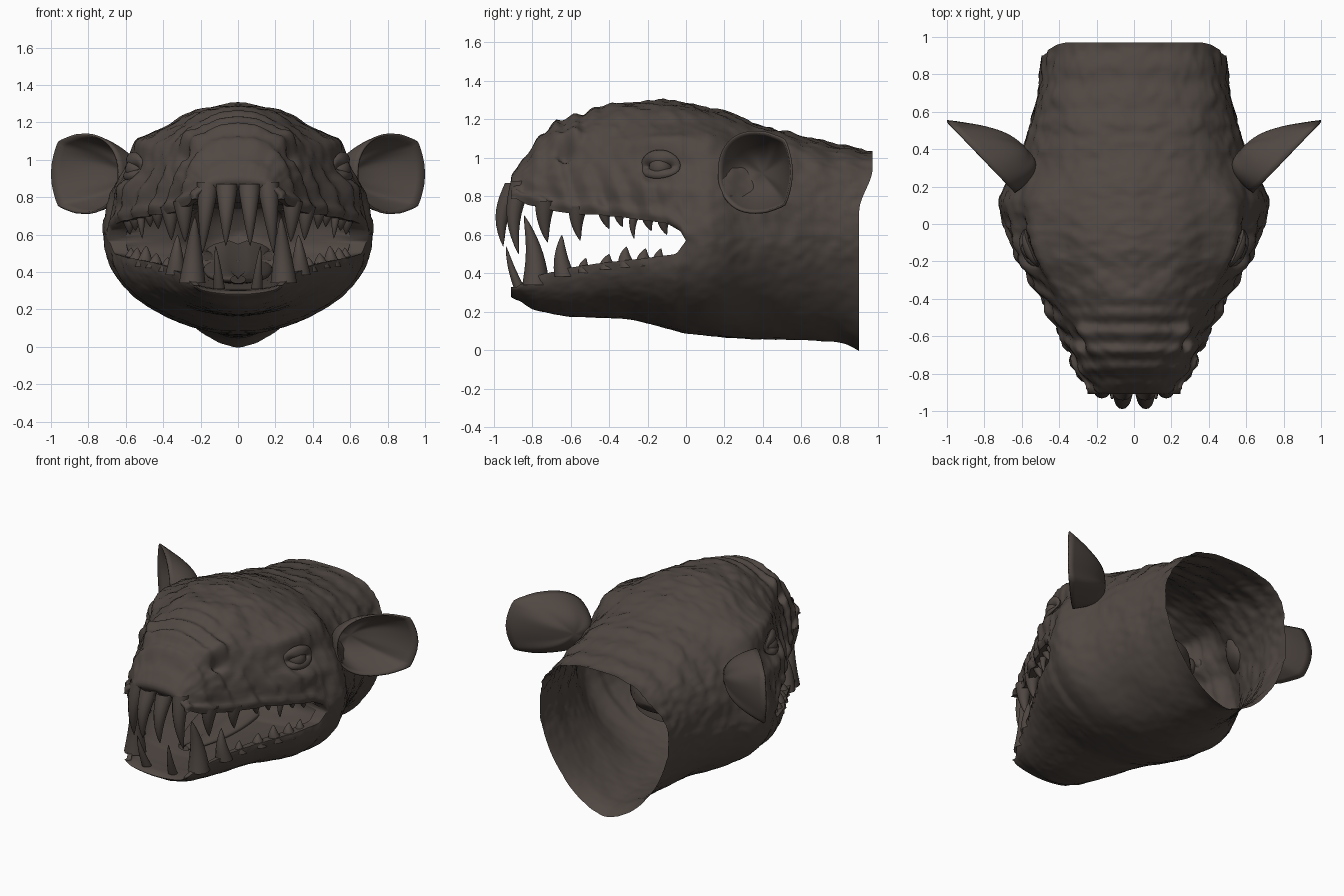
import bpy, bmesh, math
from mathutils import Vector, noise

if "Cube" in bpy.data.objects:
    bpy.data.objects.remove(bpy.data.objects["Cube"])

hide = bpy.data.materials.new("dark_brown_hide")
hide.diffuse_color = (0.08, 0.064, 0.055, 1)
hide.use_nodes = True
hide.node_tree.nodes["Principled BSDF"].inputs["Base Color"].default_value = hide.diffuse_color

# Side and top profiles: (y, value)
TOP = [(-.88, .93), (-.86, .98), (-.82, 1.03), (-.76, 1.12), (-.7, 1.17), (-.6, 1.22), (-.4, 1.28),
       (-.15, 1.305), (0, 1.29), (.2, 1.24), (.4, 1.17), (.7, 1.08), (.9, 1.03)]
BOT = [(-.88, .27), (-.8, .21), (-.6, .175), (-.3, .165), (0, .085), (.3, .06), (.8, .045), (.88, .01), (.9, -.015)]
WID = [(-.88, .23), (-.86, .25), (-.8, .29), (-.6, .38), (-.4, .49), (-.2, .61), (0, .69), (.1, .73),
       (.2, .70), (.3, .63), (.45, .58), (.6, .54), (.7, .51), (.9, .49)]
LIP_UP = [(-.88, .78), (-.8, .75), (-.6, .71), (-.4, .70), (-.25, .68), (-.1, .66), (-.03, .62), (0, .57), (.2, .6), (.9, .6)]
LIP_LOW = [(-.88, .33), (-.8, .38), (-.6, .43), (-.4, .46), (-.2, .48), (-.05, .50), (0, .57), (.2, .6), (.9, .6)]
BAG = [(0, .60), (.04, .42), (.09, .28), (.3, .22), (.4, .12), (.44, 0)]
N = 48


def lin(tab, y):
    if y <= tab[0][0]:
        return tab[0][1]
    for (a, u), (b, v) in zip(tab, tab[1:]):
        if y <= b:
            return u + (v - u) * (y - a) / (b - a)
    return tab[-1][1]


def smooth(tab, y):
    return sum(lin(tab, y + d) for d in (-.03, -.015, 0, .015, .03)) / 5


def step(a, b, v):
    t = max(0, min(1, (v - a) / (b - a)))
    return t * t * (3 - 2 * t)


def bump(y, z, cy, cz, ry, rz):
    return math.exp(-((y - cy) / ry) ** 2 - ((z - cz) / rz) ** 2)


def relief(p):
    """Skin relief: brows, sockets, nostrils, snout wrinkles and rough hide."""
    x, y, z = p
    side = step(.1, .25, x)
    d = .035 * bump(y, z, -.15, 1.06, .18, .045) * side           # brow
    d += .035 * bump(y, z, .05, 1.07, .2, .08) * side             # temple
    d -= .045 * bump(y, z, -.13, .95, .09, .05) * side            # eye socket
    d += .03 * bump(y, z, -.12, .84, .16, .05) * side             # cheekbone
    d += .04 * bump(y, z, -.60, 1.10, .10, .04) * side            # nostril rim
    d -= .06 * bump(y, z, -.63, 1.03, .05, .035) * side           # nostril
    snout = step(-.3, -.6, y) * step(.85, 1.0, z) * step(.4, .25, x)
    d += .011 * snout * math.sin(y * 62 + 5 * z + 2 * x)
    snarl = step(-.05, -.2, y) * step(.66, .74, z) * step(1.0, .88, z)
    d += .012 * snarl * math.sin(y * 45 + z * 14)
    d += .005 * step(.25, .6, y) * step(.8, 1.0, z) * math.sin(y * 50)
    d += .018 * bump(0, z, 0, lin(LIP_UP, y) + .035, 1, .025) * step(.1, -.05, y)
    q = Vector((x * 5, y * 7, z * 7))
    rough = .35 + .65 * step(.3, .7, z)
    d += rough * (.012 * noise.noise(q) + .009 * noise.noise(q * 2.7) + .005 * noise.noise(q * 6))
    return d


def skin(y, i, upper):
    a = i / N * math.pi / 2
    w, top, bot = smooth(WID, y), smooth(TOP, y), smooth(BOT, y)
    s, c = math.sin(a), max(0, math.cos(a))
    if upper:
        lip, e = lin(LIP_UP, y), 1 - .2 * step(.2, .6, y) - .15 * step(-.5, -.8, y)
        p = Vector((w * s ** e, y, lip + (top - lip) * c ** e))
    else:
        lip, e = lin(LIP_LOW, y), 1.03 + .17 * step(.1, .5, y)
        p = Vector((w * s ** e, y, lip - (lip - bot) * c ** e))
    out = Vector((p.x, 0, p.z - .62))
    out.normalize()
    off = out * relief(p)
    if i == 0:
        off.x = 0
    p += off
    p.y += .07 * step(.72, .95, p.z) * step(.5, .9, y)
    return p


def lining(y, i, upper):
    if i == 0 and y <= 0:
        return skin(y, N, upper)
    b = i / N * math.pi / 2
    w = smooth(WID, y) * .87 if y <= 0 else lin(BAG, y)
    lip = lin(LIP_UP if upper else LIP_LOW, y)
    if upper:
        h = .06 + .13 * step(-.3, .1, y)
    else:
        h = -min(.11, (lip - smooth(BOT, y)) * .45)
    if y > .2:
        h *= min(1, w / .2)
    c = 0 if i == N else math.cos(b)
    return Vector((w * c, y, lip + h * math.sin(b) ** .7))


def add_grid(bm, rows):
    vs = [[bm.verts.new(p) for p in r] for r in rows]
    for r0, r1 in zip(vs, vs[1:]):
        for k in range(len(r0) - 1):
            bm.faces.new((r0[k], r0[k + 1], r1[k + 1], r1[k]))


def finish(bm, name, mirror=True, angle=60):
    bmesh.ops.remove_doubles(bm, verts=bm.verts, dist=.0004)
    bmesh.ops.recalc_face_normals(bm, faces=bm.faces)
    me = bpy.data.meshes.new(name)
    bm.to_mesh(me)
    bm.free()
    ob = bpy.data.objects.new(name, me)
    bpy.context.collection.objects.link(ob)
    me.materials.append(hide)
    if mirror:
        m = ob.modifiers.new("mirror", 'MIRROR')
        m.merge_threshold = .002
    bpy.ops.object.select_all(action='DESELECT')
    bpy.context.view_layer.objects.active = ob
    ob.select_set(True)
    bpy.ops.object.shade_smooth_by_angle(angle=math.radians(angle))
    return ob


# Head: outer skin, mouth lining and rounded muzzle ends
ys = [-.88 + .88 * k / 60 for k in range(60)] + [.9 * k / 50 for k in range(51)]
bag = [y for y in ys if y <= 0] + [.02, .04, .06, .09, .15, .2, .25, .3, .35, .4, .43, .44]
bm = bmesh.new()
for up in (True, False):
    add_grid(bm, [[skin(y, i, up) for i in range(N + 1)] for y in ys])
    add_grid(bm, [[lining(y, i, up) for i in range(N + 1)] for y in bag])
    outer = [skin(ys[0], i, up) for i in range(N + 1)]
    inner = [lining(ys[0], N - i, up) for i in range(N + 1)]
    rows = []
    for k in range(7):
        t = k / 6
        rows.append([o.lerp(n, t) + Vector((0, -.03 * math.sin(math.pi * t), 0))
                     for o, n in zip(outer, inner)])
    add_grid(bm, rows)
finish(bm, "head")


# Teeth: curved tapering cones
def tooth(bm, base, tip, r, bend):
    base, tip = Vector(base), Vector(tip)
    rows = []
    for k in range(10):
        t = k / 9
        c = base.lerp(tip, t) + Vector((0, bend * math.sin(math.pi * t), 0))
        rad = r * (1 - t) ** .75 + .0008
        rows.append([c + Vector((rad * math.cos(j * math.pi / 6), rad * math.sin(j * math.pi / 6), 0))
                     for j in range(13)])
    add_grid(bm, rows)


def jaw_row(bm, row, lips, lift):
    for y, tip_y, tip_z, r in row:
        x = smooth(WID, y) * .91
        tooth(bm, (x, y, lin(lips, y) + lift), (x - .01, tip_y, tip_z), r, -.012)


bm = bmesh.new()
tooth(bm, (.06, -.88, .87), (.065, -.95, .54), .06, -.038)
tooth(bm, (.16, -.85, .88), (.19, -.87, .50), .06, -.035)
jaw_row(bm, [(-.73, -.72, .56, .055), (-.56, -.55, .57, .05), (-.42, -.40, .63, .04), (-.34, -.33, .64, .035),
             (-.26, -.27, .58, .028), (-.19, -.18, .62, .04), (-.11, -.10, .60, .04)], LIP_UP, .04)
finish(bm, "upper_teeth")

bm = bmesh.new()
tooth(bm, (.10, -.86, .31), (.12, -.935, .54), .03, -.008)
tooth(bm, (.245, -.78, .34), (.23, -.84, .70), .07, .02)
jaw_row(bm, [(-.63, -.645, .60, .055), (-.52, -.52, .48, .04), (-.40, -.40, .50, .05), (-.30, -.31, .54, .05),
             (-.21, -.21, .53, .05), (-.13, -.13, .53, .04)], LIP_LOW, -.04)
finish(bm, "lower_teeth")

# Tongue: flattened tapering body rising toward the throat
bm = bmesh.new()
rows = []
for k in range(21):
    t = k / 20
    y = -.6 + .9 * t
    w = .015 + .17 * math.sin(math.pi * min(.62, t * .75 + .02)) ** .7
    zc, h = .36 + .14 * t * t, .02 + .05 * t
    rows.append([Vector((w * math.cos(j * math.pi / 12), y,
                         zc + h * math.sin(j * math.pi / 12) - .02 * (j == 6))) for j in range(25)])
add_grid(bm, rows)
finish(bm, "tongue", mirror=False)

# Eyes with upper and lower lids
facing = Vector((.86, -.36, .25)).normalized()
centre = Vector((.54, -.13, .95))
bm = bmesh.new()
bmesh.ops.create_uvsphere(bm, u_segments=24, v_segments=16, radius=.062)
bmesh.ops.translate(bm, verts=bm.verts, vec=centre)
finish(bm, "eyes")

right = facing.cross(Vector((0, 0, 1))).normalized()
up = right.cross(facing)
bm = bmesh.new()
rows = []
for k in range(37):
    a = k * math.pi / 18
    mid = centre + facing * (.04 - .035 * abs(math.cos(a)) ** 3) + right * .085 * math.cos(a) + up * .045 * math.sin(a)
    rad = right * math.cos(a) + up * math.sin(a)
    thick = .014 + .008 * max(0, math.sin(a))
    rows.append([mid + rad * 1.8 * thick * math.cos(j * math.pi / 5) + facing * thick * math.sin(j * math.pi / 5)
                 for j in range(11)])
add_grid(bm, rows)
finish(bm, "eyelids")

# Ears: thin ragged cups opening forward and outward
c0, pit = Vector((.82, .36, .925)), Vector((.58, .40, .92))
bm = bmesh.new()
rows = []
for k in range(17):
    r = k / 16
    row = []
    for j in range(49):
        a = j * math.pi / 24
        ca, sa = math.cos(a), math.sin(a)
        # squarer, notched outer rim; rounder rim next to the head
        ex = .65 if ca > 0 else .9
        cx = math.copysign(abs(ca) ** ex, ca)
        sz = math.copysign(abs(sa) ** ex, sa)
        rag = 1 - r * r * .04 * abs(math.sin(4 * a)) * step(-.2, .4, ca)
        p = c0 + Vector((.18 * cx, .19 * cx, .21 * sz)) * r * rag
        p += (pit - c0) * (1 - r ** 2.5) + Vector((-.7, .7, 0)) * .012 * math.sin(5 * a) * r * r * (1 - r) * 4
        row.append(p)
    rows.append(row)
add_grid(bm, rows)
ear = finish(bm, "ears")
sol = ear.modifiers.new("thickness", 'SOLIDIFY')
sol.thickness = .012
sol.offset = 0
